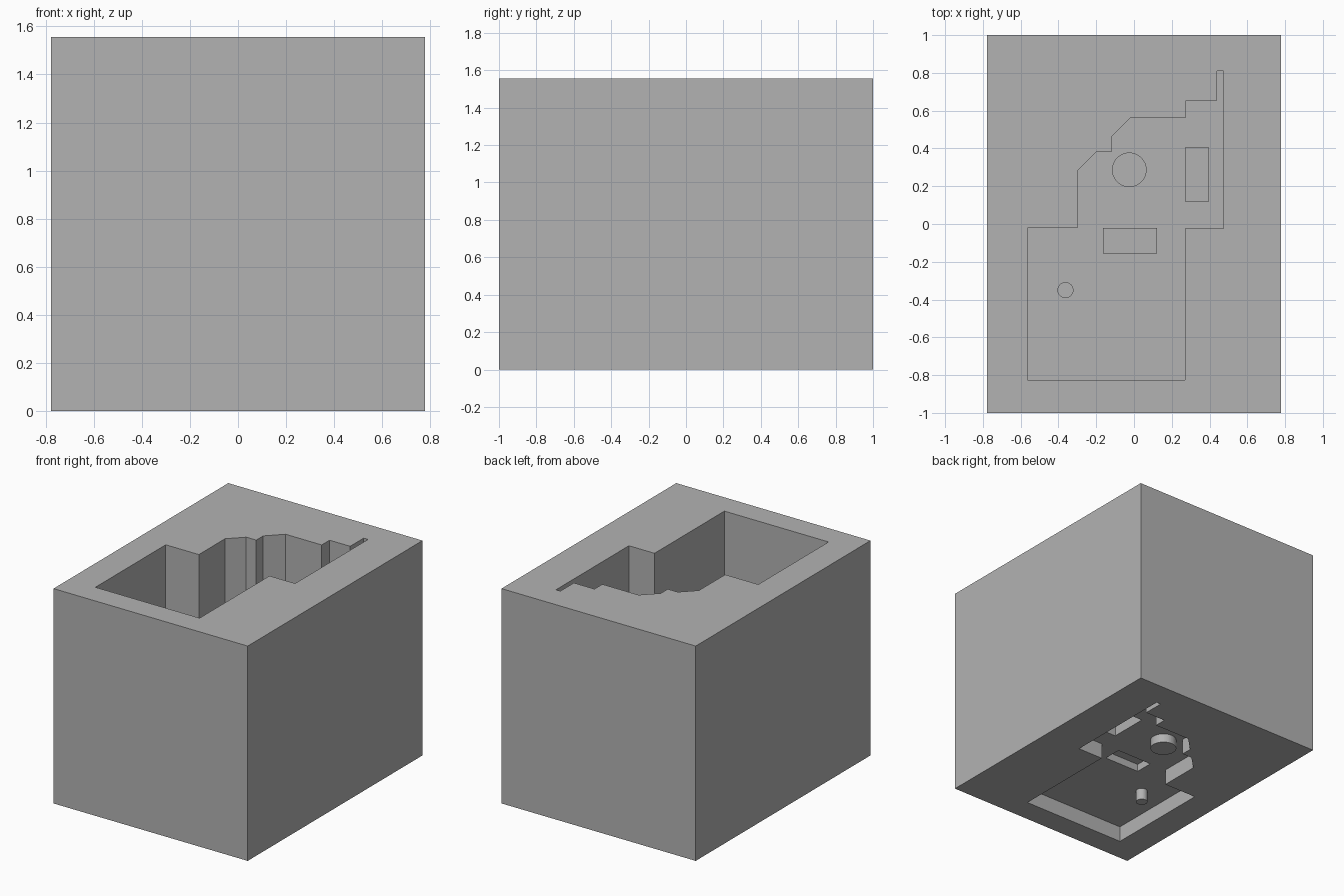
import bpy, bmesh, math

cube = bpy.data.objects.get("Cube")
if cube:
    bpy.data.objects.remove(cube, do_unlink=True)

HALF_X, HALF_Y, HEIGHT = 0.778, 1.0, 1.556
FLOOR_Z = 0.115

grey = bpy.data.materials.new("plain grey")
grey.use_nodes = True
grey.diffuse_color = (0.45, 0.45, 0.45, 1)
grey.node_tree.nodes["Principled BSDF"].inputs["Base Color"].default_value = grey.diffuse_color


def rectangle(x0, x1, y0, y1):
    return [(x0, y0), (x1, y0), (x1, y1), (x0, y1)]


def circle(x, y, radius, sides):
    return [(x + radius * math.cos(math.tau * i / sides),
             y + radius * math.sin(math.tau * i / sides)) for i in range(sides)]


def ring(bm, points, z):
    """Closed loop of vertices with its edges."""
    verts = [bm.verts.new((x, y, z)) for x, y in points]
    edges = [bm.edges.new((v, verts[i - 1])) for i, v in enumerate(verts)]
    return verts, edges


def fill(bm, rings, up):
    """Flat face between an outer loop and the loops inside it."""
    edges = [e for r in rings for e in r[1]]
    bmesh.ops.triangle_fill(bm, edges=edges, use_beauty=True, normal=(0, 0, up))


def walls(bm, low, high):
    for i in range(len(low)):
        bm.faces.new((low[i - 1], low[i], high[i], high[i - 1]))


def finish(bm, name, recalc):
    if recalc:
        bmesh.ops.recalc_face_normals(bm, faces=bm.faces[:])
    mesh = bpy.data.meshes.new(name)
    bm.to_mesh(mesh)
    bm.free()
    mesh.materials.append(grey)
    obj = bpy.data.objects.new(name, mesh)
    bpy.context.collection.objects.link(obj)
    return obj


# Stepped outline of the cavity
outline = [(-0.565, -0.825), (0.27, -0.825), (0.27, -0.025), (0.475, -0.025),
           (0.475, 0.81), (0.44, 0.81), (0.44, 0.655), (0.275, 0.655),
           (0.275, 0.565), (-0.015, 0.565), (-0.12, 0.46), (-0.12, 0.38),
           (-0.2, 0.38), (-0.3, 0.28), (-0.3, -0.02), (-0.565, -0.02)]

# Block with the cavity running through it
bm = bmesh.new()
levels = []
for z, up in ((0, -1), (HEIGHT, 1)):
    outer = ring(bm, rectangle(-HALF_X, HALF_X, -HALF_Y, HALF_Y), z)
    inner = ring(bm, outline, z)
    fill(bm, (outer, inner), up)
    levels.append((outer[0], inner[0]))
for part in range(2):
    walls(bm, levels[0][part], levels[1][part])
finish(bm, "block", True)

# Thin cavity floor with sunken round wells and raised rectangular pads
features = [(circle(-0.025, 0.287, 0.089, 48), 0.05),
            (circle(-0.363, -0.35, 0.04, 32), 0.03),
            (rectangle(-0.165, 0.122, -0.157, -0.022), 0.17),
            (rectangle(0.27, 0.397, 0.12, 0.405), 0.2)]
bm = bmesh.new()
rims = [ring(bm, points, FLOOR_Z) for points, z in features]
fill(bm, [ring(bm, outline, FLOOR_Z)] + rims, 1)
for (points, z), rim in zip(features, rims):
    cap = ring(bm, points, z)[0]
    walls(bm, rim[0], cap)
    bm.faces.new(cap)
finish(bm, "cavity_floor", True)
